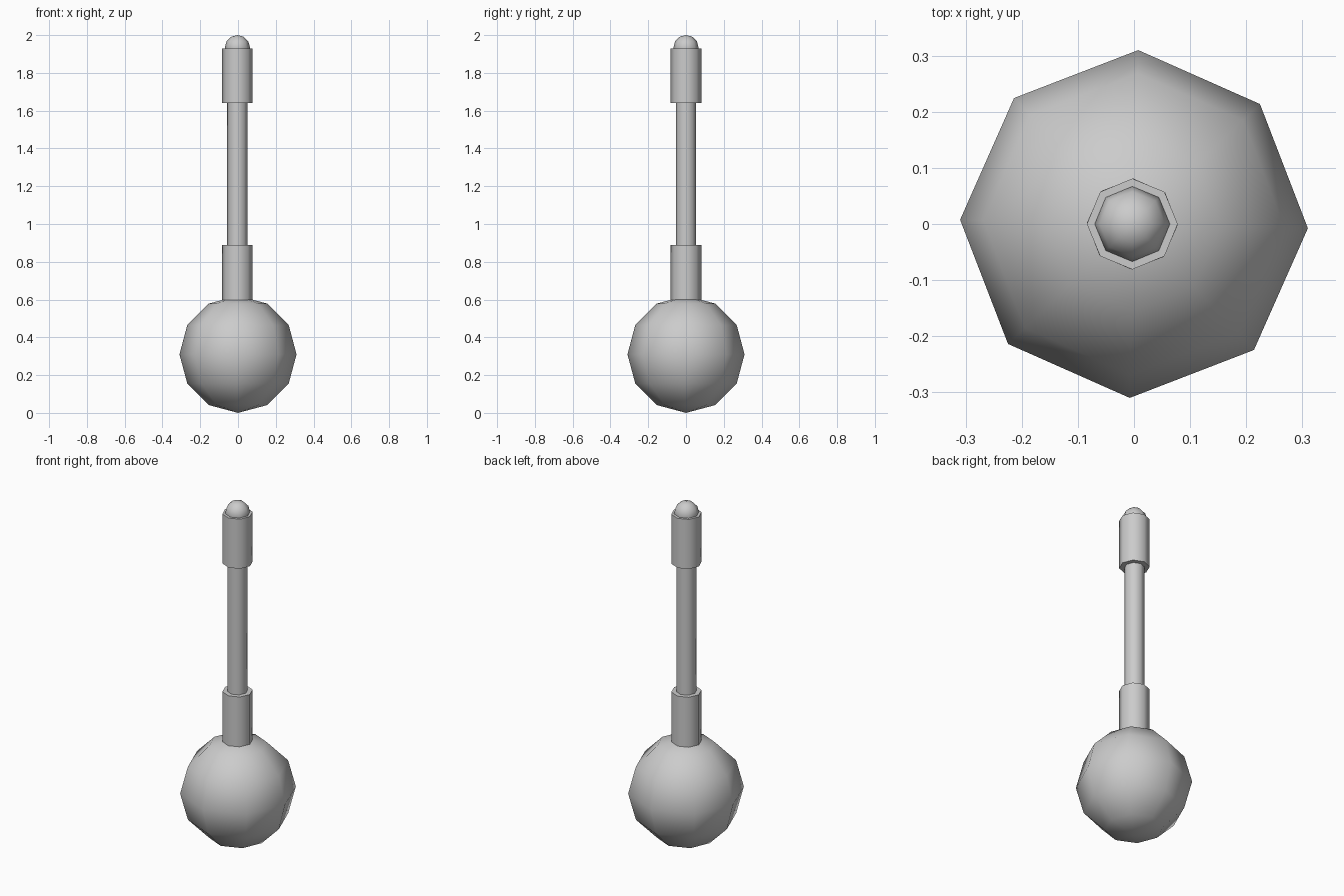
import bpy, bmesh
from math import radians
from mathutils import Matrix

if "Cube" in bpy.data.objects:
    bpy.data.objects.remove(bpy.data.objects["Cube"])

SIDES = 8
CX = -0.003


def finish(name, bm, turn):
    bmesh.ops.recalc_face_normals(bm, faces=bm.faces)
    mesh = bpy.data.meshes.new(name)
    bm.to_mesh(mesh)
    bm.free()
    mesh.shade_smooth()
    mesh.set_sharp_from_angle(angle=radians(60))
    obj = bpy.data.objects.new(name, mesh)
    obj.rotation_euler.z = radians(turn)
    bpy.context.collection.objects.link(obj)
    return obj


def ball(name, radius, x, z, turn=0):
    bm = bmesh.new()
    bmesh.ops.create_uvsphere(bm, u_segments=SIDES, v_segments=6, radius=radius)
    finish(name, bm, turn).location = (x, 0, z)


def rod(name, radius, z0, z1, turn=0):
    bm = bmesh.new()
    bmesh.ops.create_cone(bm, cap_ends=True, segments=SIDES, radius1=radius,
                          radius2=radius, depth=z1 - z0)
    finish(name, bm, turn).location = (CX, 0, (z0 + z1) / 2)


# Heavy ball at the base
ball("base_ball", 0.31, 0, 0.31, -1.4)
# Sleeve, shaft and grip stacked above it
rod("lower_sleeve", 0.081, 0.58, 0.89, -1.4)
rod("shaft", 0.054, 0.86, 1.67, -1.4)
rod("upper_grip", 0.081, 1.64, 1.93)
# Rounded tip
ball("tip_cap", 0.067, CX, 1.933)
